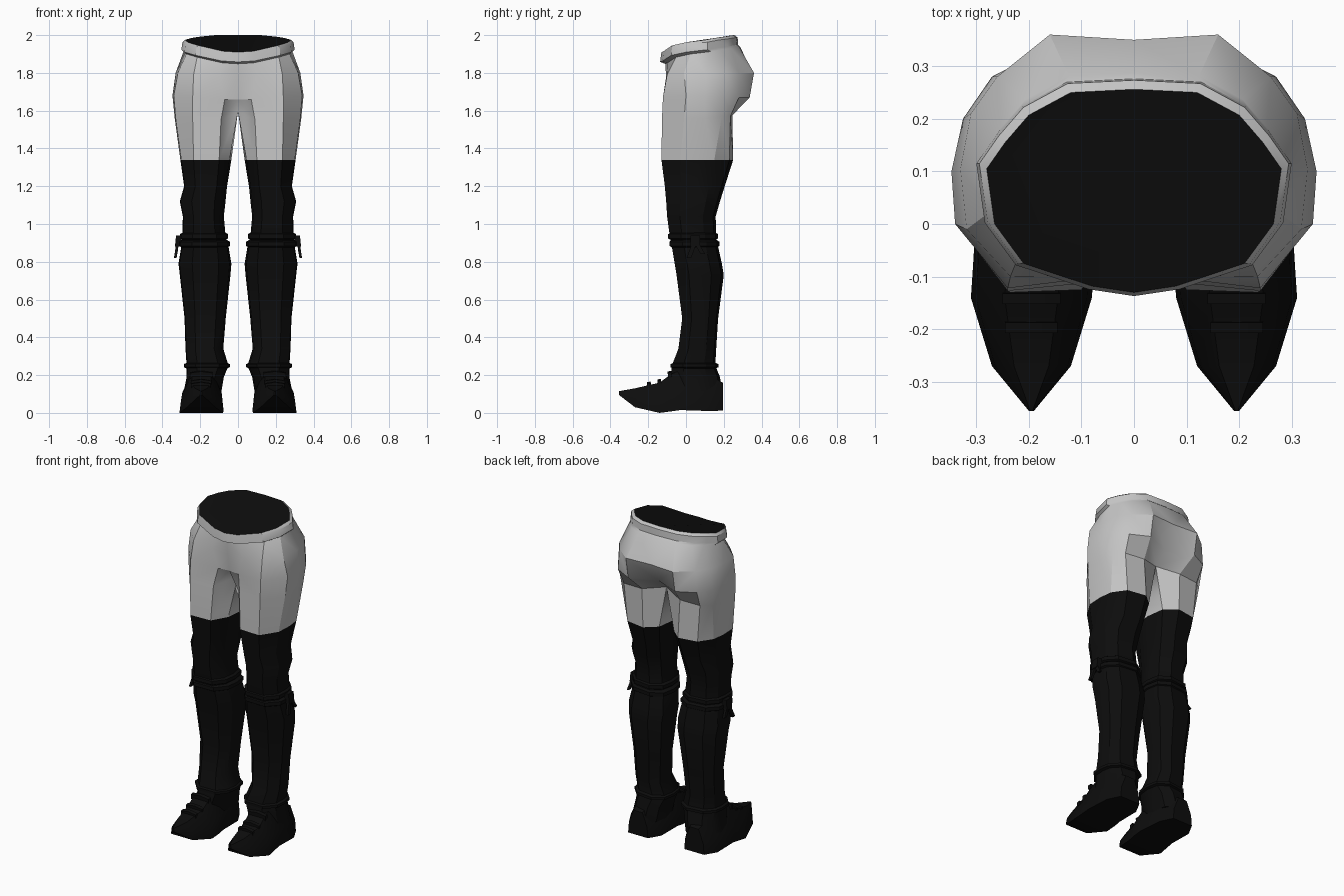
import bpy, bmesh, math

if "Cube" in bpy.data.objects:
    bpy.data.objects.remove(bpy.data.objects["Cube"])


def material(name, v):
    m = bpy.data.materials.new(name)
    m.diffuse_color = (v, v, v, 1)
    m.use_nodes = True
    m.node_tree.nodes["Principled BSDF"].inputs["Base Color"].default_value = m.diffuse_color
    return m


GREY = material("light grey cloth", 0.55)
BLACK = material("black leather", 0.004)


def finish(name, bm, mats, angle=30):
    """Turn a right-hand half into a mirrored, smooth-by-angle object."""
    bmesh.ops.recalc_face_normals(bm, faces=bm.faces[:])
    me = bpy.data.meshes.new(name)
    bm.to_mesh(me)
    bm.free()
    ob = bpy.data.objects.new(name, me)
    bpy.context.collection.objects.link(ob)
    for m in mats:
        me.materials.append(m)
    bpy.ops.object.select_all(action='DESELECT')
    ob.select_set(True)
    bpy.context.view_layer.objects.active = ob
    bpy.ops.object.shade_smooth_by_angle(angle=math.radians(angle))
    mod = ob.modifiers.new("Mirror", 'MIRROR')
    mod.merge_threshold = 0.0005
    return ob


def bridge(bm, a, b, closed=True):
    n = len(a)
    for i in range(n if closed else n - 1):
        j = (i + 1) % n
        bm.faces.new((a[i], a[j], b[j], b[i]))


def loft(name, rings, mats, caps=(True, True), angle=30):
    bm = bmesh.new()
    vs = [[bm.verts.new(p) for p in r] for r in rings]
    for a, b in zip(vs, vs[1:]):
        bridge(bm, a, b)
    if caps[0]:
        bm.faces.new(vs[0])
    if caps[1]:
        bm.faces.new(vs[-1])
    return finish(name, bm, mats, angle)


# Waist rim, half ring from front centre to back centre
rim = [(0, -.13, 1.91), (.08, -.118, 1.915), (.21, -.075, 1.945), (.265, 0, 1.962),
       (.28, .105, 1.975), (.245, .155, 1.985), (.2, .207, 1.992), (.12, .25, 2), (0, .256, 2)]


def band(s, dz, front):
    return [(x * s, front + (y + .13) * s, z + dz) for x, y, z in rim]


# Hip rings, same point order
hips = [
    [(0, -.10, 1.77), (.10, -.105, 1.78), (.235, -.10, 1.79), (.318, -.01, 1.8), (.33, .105, 1.8),
     (.31, .21, 1.8), (.26, .28, 1.8), (.16, .36, 1.8), (0, .35, 1.8)],
    [(0, -.085, 1.66), (.07, -.095, 1.66), (.24, -.122, 1.67), (.34, 0, 1.68), (.347, .1, 1.68),
     (.325, .2, 1.67), (.27, .28, 1.67), (.16, .337, 1.67), (0, .27, 1.67)],
]
crotch = [(0, 0, 1.595), (.09, -.112, 1.55), (.24, -.127, 1.56), (.33, -.01, 1.56), (.335, .1, 1.56),
          (.315, .19, 1.57), (.26, .235, 1.57), (.13, .245, 1.575), (0, .19, 1.6), (0, .1, 1.595)]
thigh = [(.045, -.03), (.10, -.125), (.235, -.13), (.3, -.03), (.305, .07),
         (.295, .15), (.24, .23), (.12, .25), (.05, .19), (.035, .08)]
HEM = 1.34

# Trousers: waistband, hips and upper thighs in one shell
bm = bmesh.new()
upper = [rim, band(1.05, -.012, -.132), band(1.07, -.052, -.137), band(1.03, -.062, -.11)] + hips
rows = [[bm.verts.new(p) for p in r] for r in upper]
crot = [bm.verts.new(p) for p in crotch]
hem = [bm.verts.new((x, y, HEM)) for x, y in thigh]
for a, b in zip(rows, rows[1:]):
    bridge(bm, a, b, False)
bridge(bm, rows[-1], crot[:9], False)
bridge(bm, crot, hem)
lid = bm.faces.new(rows[0])          # dark waist opening
lid.material_index = 1
finish("trousers", bm, [GREY, BLACK])


def leg_ring(z, x0, x1, y0, y1, grow=0):
    """Thigh outline refitted to a new width and depth."""
    x0, x1, y0, y1 = x0 - grow, x1 + grow, y0 - grow, y1 + grow
    return [(x0 + (x - .035) / .27 * (x1 - x0), y0 + (y + .13) / .38 * (y1 - y0), z)
            for x, y in thigh]


# Boot shaft: height, inner x, outer x, front y, back y
shaft = [(HEM, .035, .305, -.13, .25), (1.2, .058, .285, -.112, .205), (1.12, .066, .308, -.105, .18),
         (1.04, .075, .292, -.10, .157), (.93, .065, .295, -.085, .16), (.88, .05, .30, -.075, .17),
         (.79, .035, .315, -.06, .19), (.73, .04, .308, -.05, .2), (.5, .065, .283, -.02, .17),
         (.34, .078, .278, -.04, .16), (.25, .05, .272, -.075, .155), (.19, .075, .272, -.08, .18),
         (.1, .09, .29, -.07, .19)]
loft("boot_shaft", [leg_ring(*s) for s in shaft], [BLACK], (False, True))

# Stacked straps below the knee and one round the ankle
for name, z, fit, h in (("upper_knee_strap", .935, (.065, .295, -.083, .158), .022),
                        ("lower_knee_strap", .895, (.055, .30, -.076, .165), .022),
                        ("ankle_strap", .25, (.055, .275, -.07, .16), .016)):
    loft(name, [leg_ring(z + dz, *fit, grow=g) for dz, g in
                ((h, -.006), (h * .5, .012), (-h * .5, .012), (-h, -.006))],
         [BLACK], (False, False))


def block(name, p, q, w, t):
    """Tapered strip from p to q in the side plane, w along y and t along x."""
    rings = [[(x + sx * t, y + sy * w, z) for sx, sy in ((-1, -1), (1, -1), (1, 1), (-1, 1))]
             for x, y, z in (p, q)]
    loft(name, rings, [BLACK])


# Knot and hanging tie ends on the outside of the knee
block("knee_knot", (.312, .05, .94), (.318, .05, .88), .025, .016)
block("front_tie_end", (.32, .045, .90), (.332, .015, .82), .012, .007)
block("rear_tie_end", (.32, .055, .90), (.328, .09, .84), .012, .007)

# Foot: sections from heel to pointed toe (y, inner x, outer x, bottom, top)
foot = [(.195, .125, .26, .012, .16), (.12, .085, .30, .01, .2), (-.03, .078, .303, .015, .225),
        (-.08, .076, .306, .008, .205), (-.14, .08, .31, 0, .16), (-.27, .12, .27, .03, .13),
        (-.355, .19, .20, .095, .115)]
section = ((0, 0), (1, 0), (.96, .45), (.72, 1), (.28, 1), (.04, .45))
loft("foot", [[(a + (b - a) * u, y, lo + (hi - lo) * v) for u, v in section]
              for y, a, b, lo, hi in foot], [BLACK])

# Laces across the instep
for y, z, w in ((-.085, .205, .06), (-.14, .163, .055), (-.195, .148, .05)):
    loft("instep_lace", [[(.195 + s * w, y + dy, z + dz - abs(s) * .008) for dy, dz in
                          ((-.01, -.015), (.01, -.01), (.008, .018), (-.012, .014))]
                         for s in (-1, 0, 1)], [BLACK])
